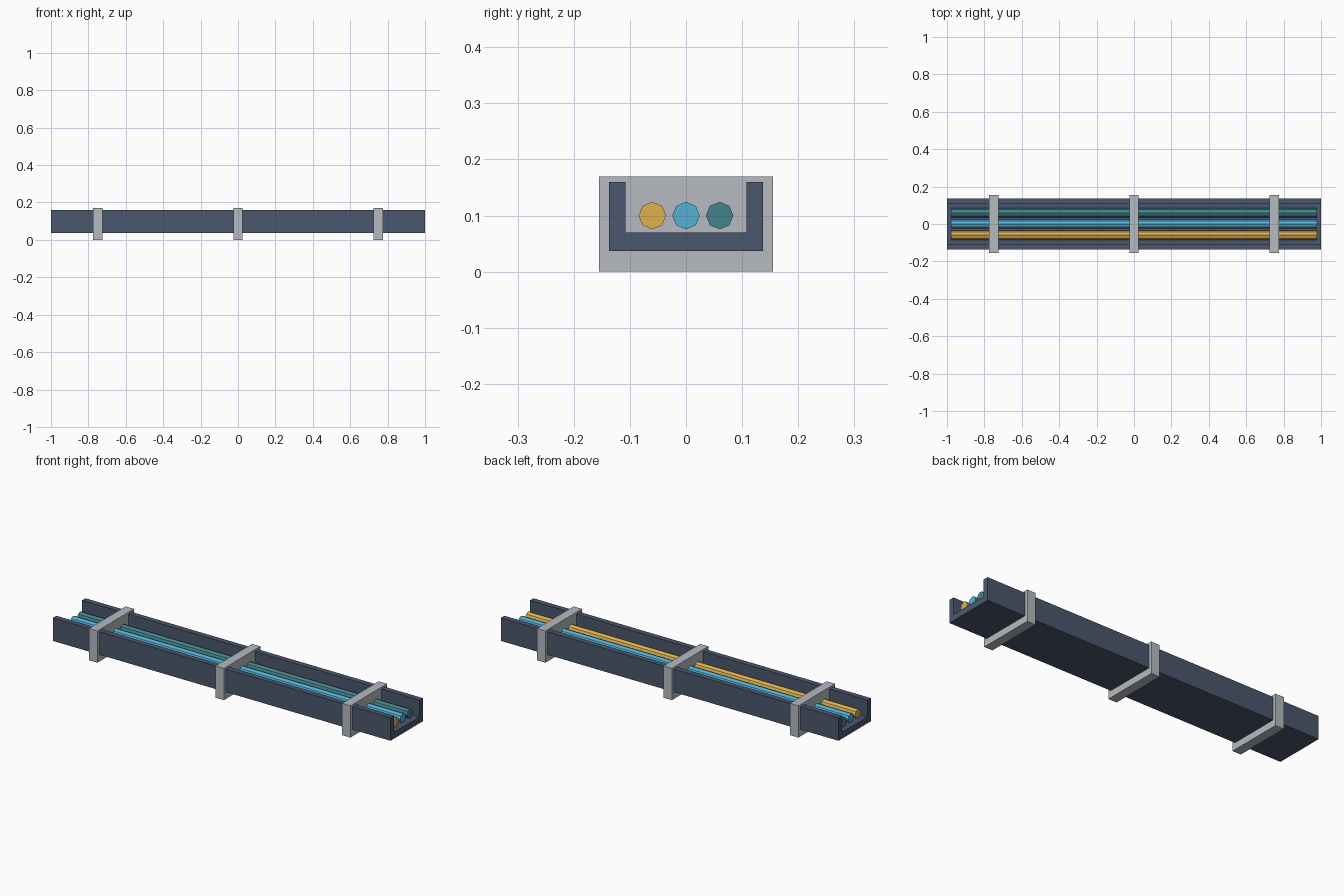
import bpy, bmesh
from math import pi
from mathutils import Matrix

if "Cube" in bpy.data.objects:
    bpy.data.objects.remove(bpy.data.objects["Cube"])


def material(name, rgb):
    m = bpy.data.materials.new(name)
    m.diffuse_color = (*[(c / 255) ** 2.2 for c in rgb], 1)
    m.use_nodes = True
    m.node_tree.nodes["Principled BSDF"].inputs["Base Color"].default_value = m.diffuse_color
    return m


def extrude_x(name, profile, x0, x1, mat):
    """Extrude a closed (y, z) profile along x."""
    bm = bmesh.new()
    face = bm.faces.new([bm.verts.new((x0, y, z)) for y, z in profile])
    ext = bmesh.ops.extrude_face_region(bm, geom=[face])
    moved = [g for g in ext["geom"] if isinstance(g, bmesh.types.BMVert)]
    bmesh.ops.translate(bm, verts=moved, vec=(x1 - x0, 0, 0))
    return finish(name, bm, mat)


def finish(name, bm, mat):
    bmesh.ops.recalc_face_normals(bm, faces=bm.faces)
    mesh = bpy.data.meshes.new(name)
    bm.to_mesh(mesh)
    bm.free()
    mesh.materials.append(mat)
    ob = bpy.data.objects.new(name, mesh)
    bpy.context.collection.objects.link(ob)
    return ob


# U-shaped tray: right half of the profile, mirrored to close it
half = [(0.1375, 0.0365), (0.1375, 0.16), (0.108, 0.16), (0.108, 0.07)]
tray_profile = half + [(-y, z) for y, z in reversed(half)]
extrude_x("tray", tray_profile, -1, 1, material("slate", (76, 88, 110)))

# Solid clamp blocks around the tray
clamp_profile = [(-0.155, 0), (0.155, 0), (0.155, 0.17), (-0.155, 0.17)]
clamp_mat = material("light_grey", (180, 186, 190))
for i, x in enumerate((-0.75, 0, 0.75)):
    extrude_x(f"clamp_{i + 1}", clamp_profile, x - 0.025, x + 0.025, clamp_mat)

# Three octagonal cables
cables = (("yellow", -0.06, (220, 175, 80)),
          ("blue", 0.0, (85, 175, 212)),
          ("teal", 0.06, (70, 130, 138)))
for colour, y, rgb in cables:
    bm = bmesh.new()
    bmesh.ops.create_cone(bm, cap_ends=True, segments=8, radius1=0.0245,
                          radius2=0.0245, depth=1.955,
                          matrix=Matrix.Translation((0, y, 0.1)) @ Matrix.Rotation(pi / 2, 4, 'Y'))
    finish(f"{colour}_cable", bm, material(colour, rgb))
